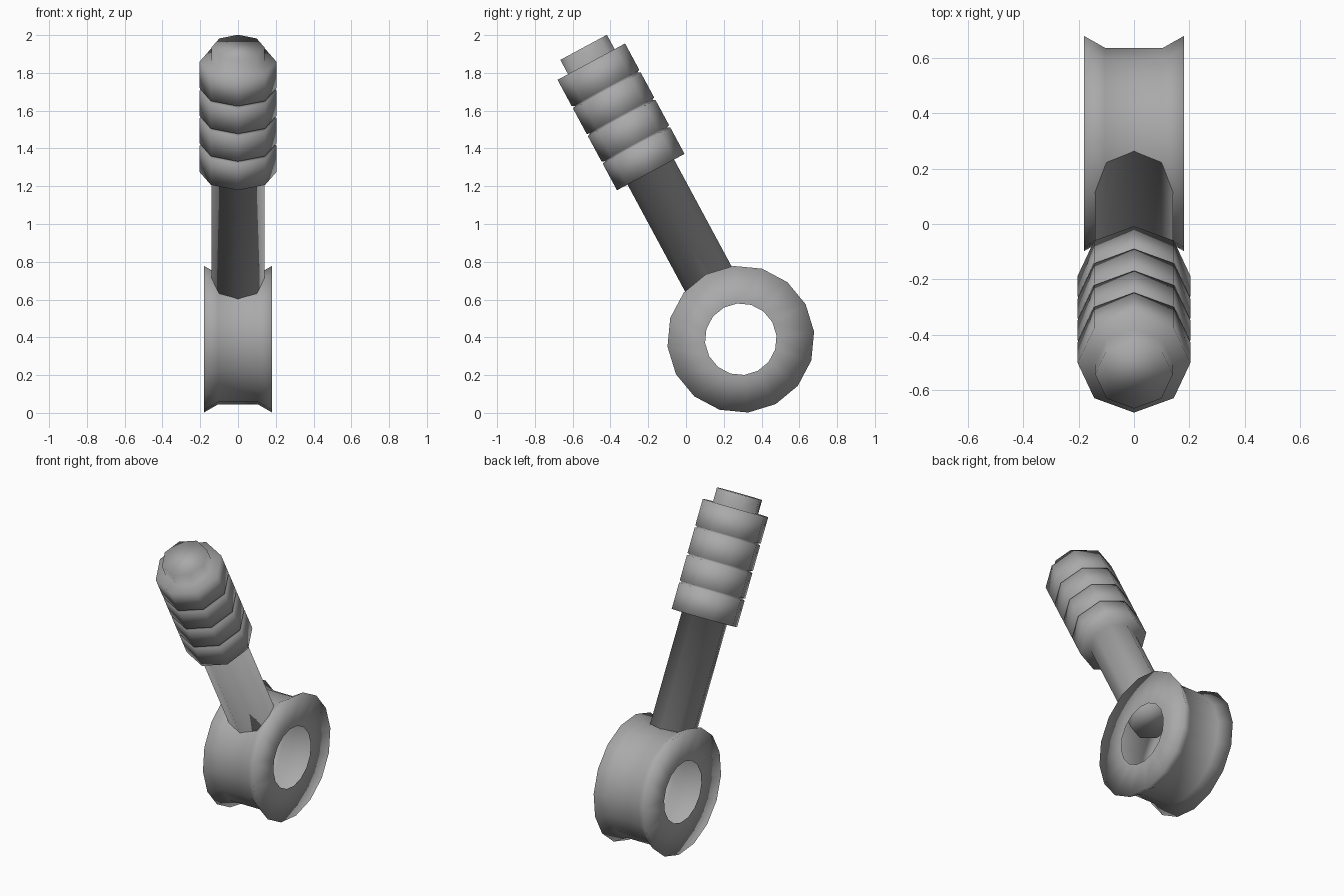
import bpy, bmesh
from math import sin, cos, pi, radians
from mathutils import Matrix

if "Cube" in bpy.data.objects:
    bpy.data.objects.remove(bpy.data.objects["Cube"])

# Ring centre and handle tilt
PLACE = Matrix.Translation((0, 0.29, 0.39)) @ Matrix.Rotation(radians(28.3), 4, 'X')

# Dark grey metal
metal = bpy.data.materials.new("dark_grey")
metal.diffuse_color = (0.4, 0.4, 0.4, 1)
metal.use_nodes = True
metal.node_tree.nodes["Principled BSDF"].inputs["Base Color"].default_value = metal.diffuse_color


def lathe(name, profile, sides, axis, capped):
    """Spin (radius, height) points around the given axis, fully smooth shaded."""
    bm = bmesh.new()
    rings = []
    for r, h in profile:
        ring = []
        for i in range(sides):
            a = 2 * pi * i / sides
            p = (h, r * cos(a), r * sin(a)) if axis == 'X' else (r * cos(a), r * sin(a), h)
            ring.append(bm.verts.new(p))
        rings.append(ring)
    for a, b in zip(rings, rings[1:]):
        for i in range(sides):
            j = (i + 1) % sides
            bm.faces.new((a[i], a[j], b[j], b[i]))
    if capped:
        bm.faces.new(rings[0][::-1])
        bm.faces.new(rings[-1])
    for f in bm.faces:
        f.smooth = True
    bm.transform(PLACE)
    bm.normal_update()
    mesh = bpy.data.meshes.new(name)
    bm.to_mesh(mesh)
    bm.free()
    mesh.materials.append(metal)
    obj = bpy.data.objects.new(name, mesh)
    bpy.context.collection.objects.link(obj)
    return obj


# Hollow pivot ring: side discs and a waisted outer band, open inside
lathe("pivot_ring", [(0.19, -0.18), (0.39, -0.18), (0.347, -0.105),
                     (0.347, 0.105), (0.39, 0.18), (0.19, 0.18)], 16, 'X', False)

# Handle: shaft, grip of four bands parted by narrow grooves, end cap
bottom, top, bands = 1.005, 1.669, 4
step = (top - bottom) / bands
profile = [(0.14, 0.24), (0.14, bottom), (0.203, bottom)]
for k in range(1, bands):
    z = bottom + k * step
    profile += [(0.203, z - 0.007), (0.186, z), (0.203, z + 0.007)]
profile += [(0.203, top), (0.14, top), (0.14, 1.755)]
lathe("handle", profile, 8, 'Z', True)
